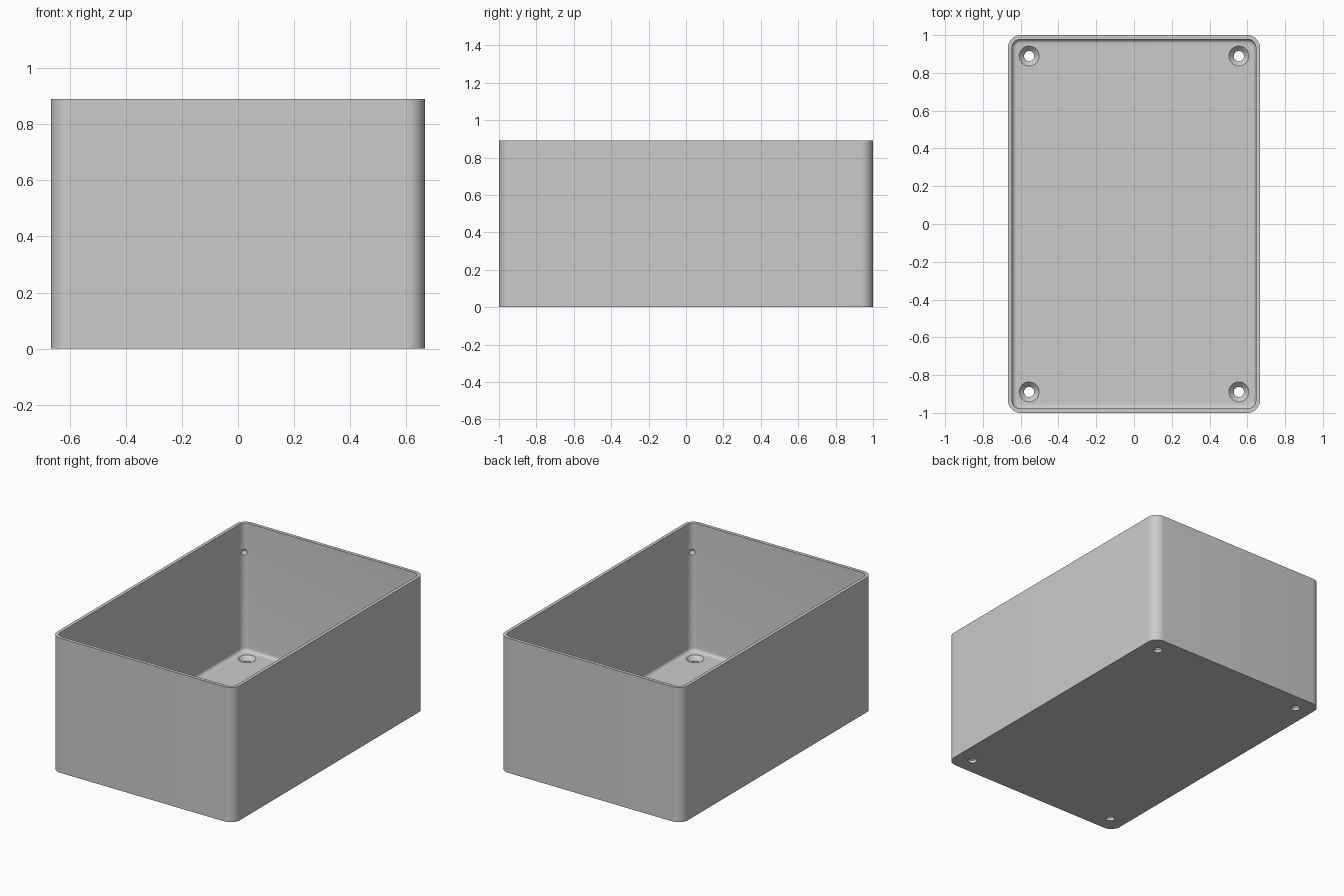
import bpy, bmesh, math
from mathutils import Matrix

cube = bpy.data.objects.get("Cube")
if cube:
    bpy.data.objects.remove(cube, do_unlink=True)

HALF_X, HALF_Y, HEIGHT = 0.667, 1.0, 0.89
RADIUS, WALL, FLOOR, FILLET = 0.067, 0.022, 0.044, 0.022
STEPS = 10

grey = bpy.data.materials.new("plain grey")
grey.use_nodes = True
colour = (0.6, 0.6, 0.6, 1)
grey.diffuse_color = colour
grey.node_tree.nodes["Principled BSDF"].inputs["Base Color"].default_value = colour


def make_object(name, bm):
    bmesh.ops.recalc_face_normals(bm, faces=bm.faces)
    mesh = bpy.data.meshes.new(name)
    bm.to_mesh(mesh)
    bm.free()
    mesh.materials.append(grey)
    obj = bpy.data.objects.new(name, mesh)
    bpy.context.collection.objects.link(obj)
    return obj


def stack(bm, loops):
    """Skin a list of equal closed loops and cap both ends."""
    rings = [[bm.verts.new(p) for p in loop] for loop in loops]
    n = len(rings[0])
    for a, b in zip(rings, rings[1:]):
        for i in range(n):
            j = (i + 1) % n
            bm.faces.new((a[i], a[j], b[j], b[i]))
    bm.faces.new(rings[0])
    bm.faces.new(rings[-1])


def rounded_loop(inset, z):
    r = RADIUS - inset
    points = []
    for k, (sx, sy) in enumerate(((1, 1), (-1, 1), (-1, -1), (1, -1))):
        for i in range(STEPS + 1):
            a = math.pi / 2 * (k + i / STEPS)
            points.append((sx * (HALF_X - RADIUS) + r * math.cos(a),
                           sy * (HALF_Y - RADIUS) + r * math.sin(a), z))
    return points


def circle(cx, cy, r, z, n=32):
    return [(cx + r * math.cos(math.tau * i / n),
             cy + r * math.sin(math.tau * i / n), z) for i in range(n)]


# Open box: outer wall, rim, inner wall and rounded floor edge
loops = [rounded_loop(0, 0), rounded_loop(0, HEIGHT), rounded_loop(WALL, HEIGHT)]
for i in range(7):
    a = math.pi / 2 * i / 6
    loops.append(rounded_loop(WALL + FILLET * (1 - math.cos(a)),
                              FLOOR + FILLET * (1 - math.sin(a))))
bm = bmesh.new()
stack(bm, loops)
box = make_object("open_box", bm)

# Countersunk screw holes in the floor, small dimples in the inner corners
bm = bmesh.new()
for sx in (-1, 1):
    for sy in (-1, 1):
        x, y = sx * 0.555, sy * 0.889
        stack(bm, [circle(x, y, r, z) for r, z in
                   ((0.027, -0.05), (0.027, 0.018), (0.053, FLOOR), (0.053, 0.08))])
        bmesh.ops.create_uvsphere(
            bm, u_segments=16, v_segments=10, radius=0.02,
            matrix=Matrix.Translation((sx * 0.627, sy * 0.96, 0.70)))
cutter = make_object("hole_cutter", bm)
cutter.hide_render = True

cut = box.modifiers.new("holes", "BOOLEAN")
cut.operation = "DIFFERENCE"
cut.solver = "EXACT"
cut.object = cutter

bpy.ops.object.select_all(action="DESELECT")
box.select_set(True)
bpy.context.view_layer.objects.active = box
bpy.ops.object.modifier_apply(modifier=cut.name)
bpy.data.objects.remove(cutter, do_unlink=True)
bpy.ops.object.shade_smooth_by_angle(angle=math.radians(30))
